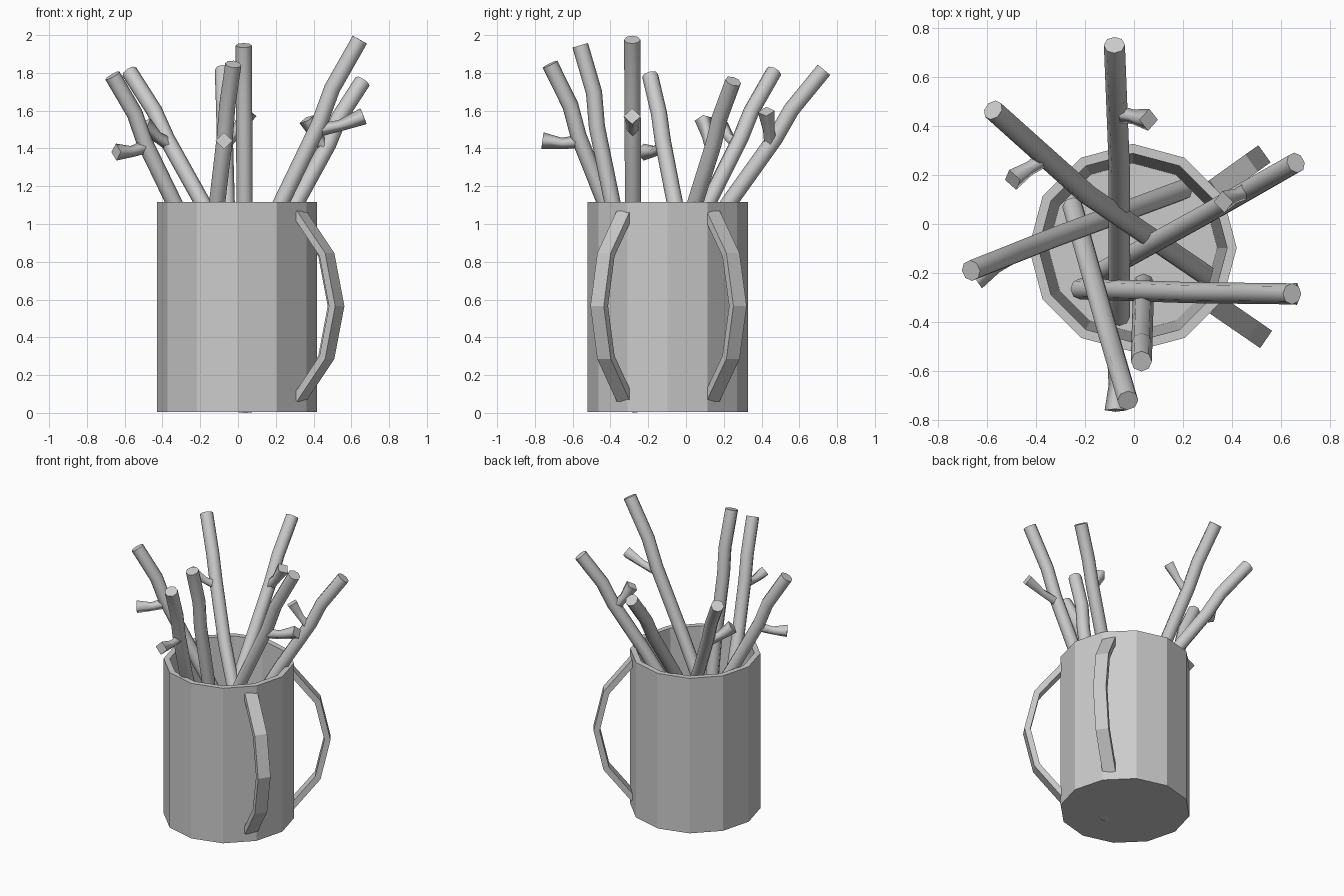
import bpy, bmesh
from math import sin, cos, pi, radians
from mathutils import Vector, Matrix

if "Cube" in bpy.data.objects:
    bpy.data.objects.remove(bpy.data.objects["Cube"])

CENTRE = Vector((-0.005, -0.097, 0))
RIM_Z = 1.12


def finish(name, bm):
    bmesh.ops.recalc_face_normals(bm, faces=bm.faces)
    me = bpy.data.meshes.new(name)
    bm.to_mesh(me)
    bm.free()
    ob = bpy.data.objects.new(name, me)
    bpy.context.collection.objects.link(ob)
    return ob


def skin(bm, rings, smooth=False):
    """Bridge successive rings of points and cap both ends."""
    vs = [[bm.verts.new(p) for p in ring] for ring in rings]
    n = len(vs[0])
    for a, b in zip(vs, vs[1:]):
        for i in range(n):
            j = (i + 1) % n
            bm.faces.new((a[i], a[j], b[j], b[i])).smooth = smooth
    bm.faces.new(vs[0][::-1])
    bm.faces.new(vs[-1])


def tube(bm, pts, radii, sides):
    """Round tube through points, rings tilted to follow the path."""
    rings = []
    for i, p in enumerate(pts):
        d = (pts[min(i + 1, len(pts) - 1)] - pts[max(i - 1, 0)]).normalized()
        ref = Vector((0, 1, 0)) if abs(d.y) < 0.8 else Vector((1, 0, 0))
        u = d.cross(ref).normalized()
        v = d.cross(u)
        rings.append([p + radii[i] * (u * cos(2 * pi * k / sides) + v * sin(2 * pi * k / sides))
                      for k in range(sides)])
    skin(bm, rings, True)


def twig(name, base, rim, tip, shoot=None):
    """Stick from the mug floor past the rim to its tip, with an optional side shoot."""
    base, rim, tip = Vector(base), Vector((*rim, RIM_Z)), Vector(tip)
    inward = Vector((rim.x - tip.x, rim.y - tip.y, 0)).normalized() * 0.022
    path = [base, rim, rim.lerp(tip, 0.48), rim.lerp(tip, 0.7) + inward, tip]
    bm = bmesh.new()
    tube(bm, path, [0.043] * len(path), 8)
    if shoot:
        start, end = rim.lerp(tip, 0.44), Vector(shoot)
        sag = Vector((0, 0, -0.012))
        tube(bm, [start, start.lerp(end, 0.5) + sag, end], [0.036, 0.03, 0.045], 4)
    finish(name, bm)


# Mug body: 12-sided open pot with a tapering inside
bm = bmesh.new()
profile = [(0.424, 0.01), (0.424, RIM_Z), (0.385, RIM_Z), (0.345, 0.06)]
skin(bm, [[CENTRE + Vector((r * cos(k * pi / 6), r * sin(k * pi / 6), z)) for k in range(12)]
          for r, z in profile])
finish("mug_body", bm)

# Two strap handles, each a four-segment arc
for name, angle in (("handle_back", 35.5), ("handle_front", -34.5)):
    bm = bmesh.new()
    rings = []
    for k in range(-2, 3):
        a = radians(26 * k)
        ring = [(0.02 + R * cos(a), w, 0.57 + R * sin(a))
                for R, w in ((0.64, -0.043), (0.64, 0.043), (0.6, 0.043), (0.6, -0.043))]
        rings.append(ring)
    skin(bm, rings)
    bm.transform(Matrix.Translation(CENTRE) @ Matrix.Rotation(radians(angle), 4, 'Z'))
    finish(name, bm)

# Twigs: base, crossing point at the rim, tip, side shoot tip
twig("twig_back", (-0.06, -0.38, 0.2), (-0.06, 0.23), (-0.08, 0.73, 1.82), (0.06, 0.425, 1.6))
twig("twig_back_left", (0.31, -0.22, 0.17), (-0.19, 0.12), (-0.575, 0.465, 1.81), (-0.495, 0.18, 1.53))
twig("twig_back_right", (-0.16, -0.21, 0.2), (0.31, 0.05), (0.66, 0.25, 1.76), (0.365, 0.09, 1.56))
twig("twig_right", (-0.22, -0.265, 0.16), (0.23, -0.28), (0.645, -0.285, 1.98), (0.665, -0.285, 1.575))
twig("twig_left", (0.2, 0.14, 0.08), (-0.34, -0.06), (-0.665, -0.19, 1.79), (-0.645, -0.225, 1.385))
twig("twig_front_plain", (0.04, -0.24, 0.01), (0.035, -0.39), (0.03, -0.56, 1.95))
twig("twig_front", (-0.25, 0.07, 0.1), (-0.11, -0.43), (-0.025, -0.72, 1.85), (-0.075, -0.76, 1.445))

# Seat the lowest twig end on the ground plane
lowest = min(v.co.z for o in bpy.data.objects for v in o.data.vertices)
for o in bpy.data.objects:
    o.location.z -= lowest
